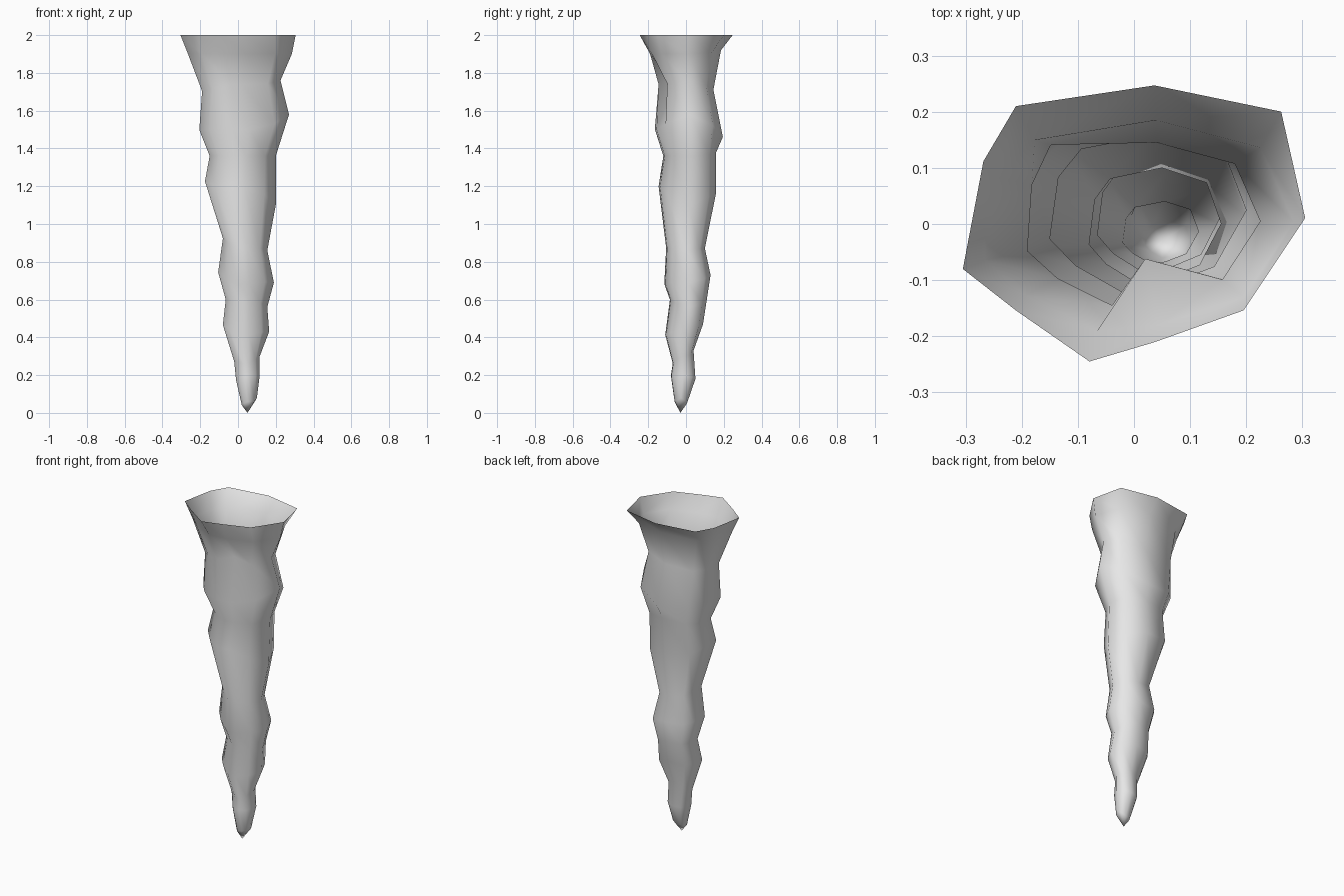
import bpy, bmesh, math

if "Cube" in bpy.data.objects:
    bpy.data.objects.remove(bpy.data.objects["Cube"])

# Rim outline as fractions of the half widths, counter-clockwise seen from above
RIM = [(-1, -.33), (-.69, -.63), (-.26, -1), (.12, -.86), (.64, -.63),
       (1, .04), (.86, .81), (.12, 1), (-.69, .85), (-.88, .45)]

# Tilted rings, each as height and reach on the left, right, front and back
RINGS = [
    (2.0, -.305, 2.0, .305, 2.0, -.245, 2.0, .247),
    (1.9, -.265, 1.9, .285, 1.9, -.19, 1.92, .185),
    (1.70, -.19, 1.76, .225, 1.74, -.145, 1.71, .145),
    (1.5, -.205, 1.58, .27, 1.5, -.165, 1.46, .195),
    (1.36, -.15, 1.36, .20, 1.36, -.12, 1.38, .16),
    (1.23, -.175, 1.1, .20, 1.2, -.145, 1.17, .16),
    (.93, -.08, .86, .155, .87, -.105, .87, .10),
    (.75, -.105, .69, .19, .68, -.115, .73, .13),
    (.60, -.065, .56, .155, .60, -.085, .60, .11),
    (.47, -.08, .43, .165, .41, -.11, .47, .09),
    (.27, -.02, .30, .115, .26, -.07, .33, .04),
    (.17, -.01, .20, .115, .20, -.08, .18, .05),
    (.04, .02, .08, .10, .06, -.06, .05, .005),
]
TIP = (.05, -.03, 0)


def mix(a, b, t):
    """Blend from a at t = -1 to b at t = 1."""
    return a + (b - a) * (t + 1) / 2


def outline(rounding):
    """Rim outline pulled toward a circle, refitted to the full width and depth."""
    pts = [(u / math.hypot(u, v) ** rounding, v / math.hypot(u, v) ** rounding) for u, v in RIM]
    us, vs = [p[0] for p in pts], [p[1] for p in pts]
    fit = lambda t, r: 2 * (t - min(r)) / (max(r) - min(r)) - 1
    return [(fit(u, us), fit(v, vs)) for u, v in pts]


def ring_point(ring, u, v):
    zl, xl, zr, xr, zf, yf, zb, yb = ring
    wu, wv = u * u, v * v
    z = (mix(zl, zr, u) * wu + mix(zf, zb, v) * wv) / (wu + wv)
    return mix(xl, xr, u), mix(yf, yb, v), z


# Hanging spike: open shell skinned from ring to ring, closed at the tip
bm = bmesh.new()
loops = [[bm.verts.new(ring_point(r, u, v)) for u, v in outline(.55 if k else 0)]
         for k, r in enumerate(RINGS)]
n = len(RIM)
for top, low in zip(loops, loops[1:]):
    for i in range(n):
        j = (i + 1) % n
        bm.faces.new((top[i], low[i], low[j], top[j]))
tip = bm.verts.new(TIP)
for i in range(n):
    bm.faces.new((loops[-1][i], tip, loops[-1][(i + 1) % n]))

# Dent in the front of the neck, and bulges and hollows around it
loops[2][3].co.x, loops[2][3].co.y = .02, -.062
for ring, i, s in ((2, 8, 1.2), (2, 9, 1.06), (3, 8, .95), (3, 1, 1.06), (3, 6, .96)):
    loops[ring][i].co.x *= s
    loops[ring][i].co.y *= s

for f in bm.faces:
    f.smooth = True
mesh = bpy.data.meshes.new("stalactite")
bm.to_mesh(mesh)
bm.free()

stone = bpy.data.materials.new("grey stone")
stone.diffuse_color = (.8, .8, .8, 1)
stone.use_nodes = True
stone.node_tree.nodes["Principled BSDF"].inputs["Base Color"].default_value = stone.diffuse_color
mesh.materials.append(stone)
spike = bpy.data.objects.new("stalactite", mesh)
bpy.context.collection.objects.link(spike)
